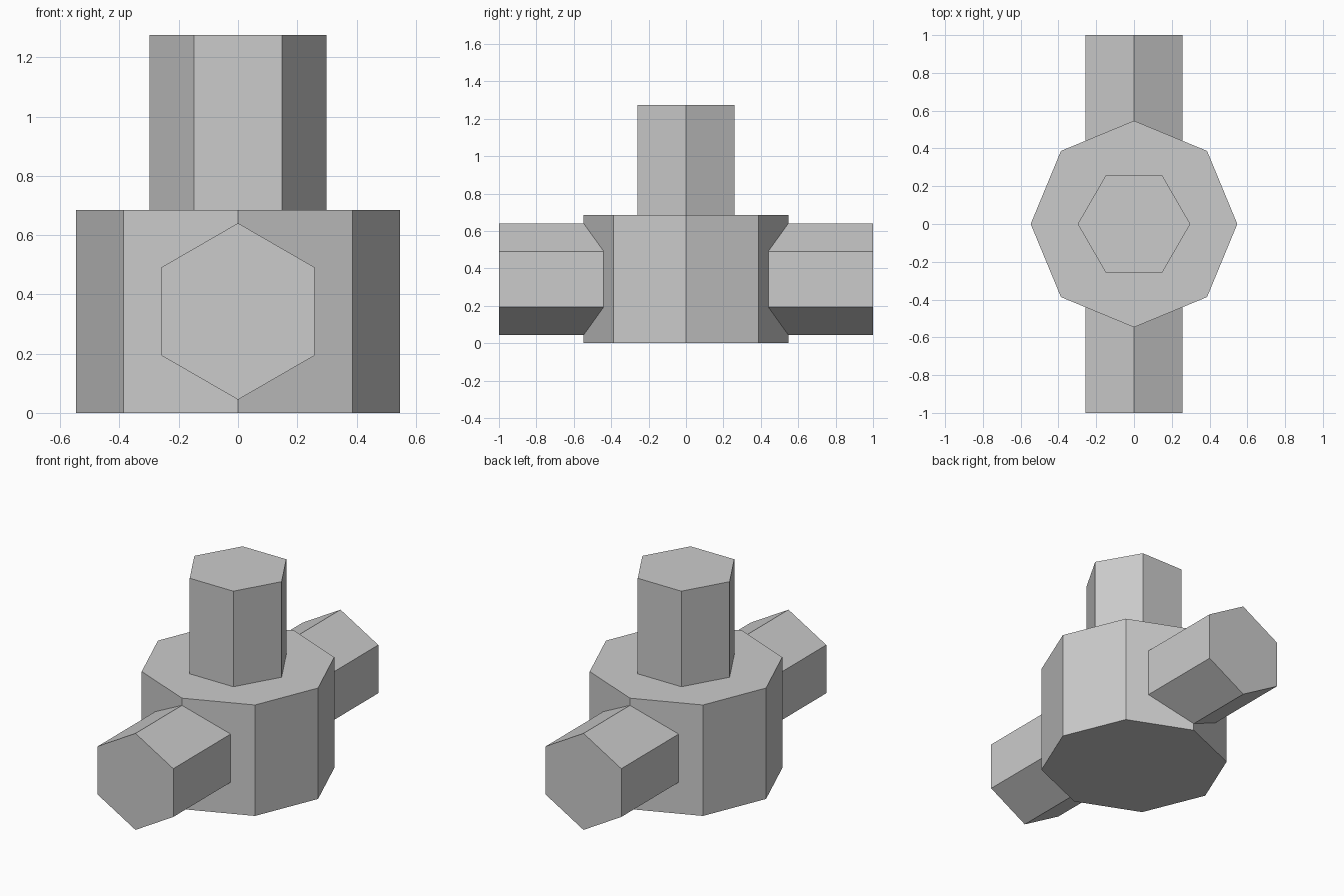
import bpy
from math import pi

cube = bpy.data.objects.get("Cube")
if cube:
    bpy.data.objects.remove(cube, do_unlink=True)

grey = bpy.data.materials.new("light_grey")
grey.use_nodes = True
grey.diffuse_color = (0.6, 0.6, 0.6, 1)
grey.node_tree.nodes["Principled BSDF"].inputs["Base Color"].default_value = (0.6, 0.6, 0.6, 1)

HUB_RADIUS, HUB_HEIGHT = 0.547, 0.685
PEG_RADIUS, TOTAL_HEIGHT = 0.298, 1.275


def prism(name, sides, radius, length, location, rotation=(0, 0, 0)):
    """Flat-faced prism centred on location, with a corner on its local y axis."""
    bpy.ops.mesh.primitive_cylinder_add(vertices=sides, radius=radius, depth=length,
                                        location=location, rotation=rotation)
    obj = bpy.context.object
    obj.name = name
    obj.data.materials.append(grey)
    return obj


# Octagonal hub
prism("hub", 8, HUB_RADIUS, HUB_HEIGHT, (0, 0, HUB_HEIGHT / 2))

# Hexagonal peg standing on the hub
peg_base = HUB_HEIGHT / 2
prism("top_peg", 6, PEG_RADIUS, TOTAL_HEIGHT - peg_base,
      (0, 0, (TOTAL_HEIGHT + peg_base) / 2), (0, 0, pi / 2))

# Hexagonal bar through the hub, front to back
prism("cross_bar", 6, PEG_RADIUS, 2, (0, 0, HUB_HEIGHT / 2), (pi / 2, 0, 0))
